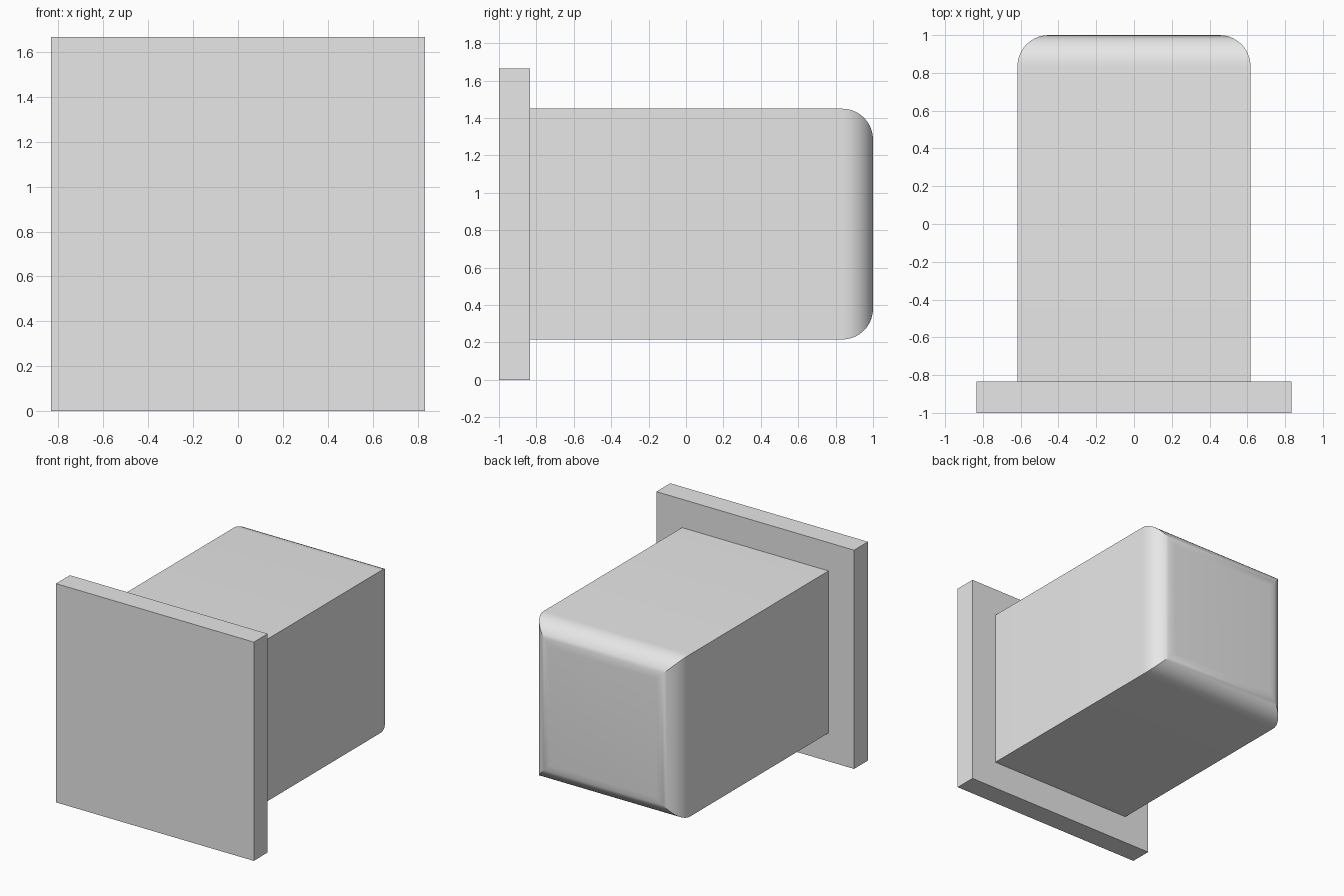
import bpy
import bmesh
import math
from mathutils import Matrix

cube = bpy.data.objects.get("Cube")
if cube:
    bpy.data.objects.remove(cube, do_unlink=True)

CENTRE_Z = 0.833

grey = bpy.data.materials.new("plain_grey")
grey.use_nodes = True
colour = (0.8, 0.8, 0.8, 1.0)
grey.diffuse_color = colour
grey.node_tree.nodes["Principled BSDF"].inputs["Base Color"].default_value = colour


def block(name, width, y_front, y_back, end_radius=0.0):
    """Square block along y, with optionally rounded edges round its back end."""
    bm = bmesh.new()
    place = Matrix.Translation((0, (y_front + y_back) / 2, CENTRE_Z))
    size = Matrix.Diagonal((width, y_back - y_front, width, 1))
    bmesh.ops.create_cube(bm, size=1, matrix=place @ size)
    if end_radius:
        rim = [e for e in bm.edges if all(v.co.y > y_back - 0.001 for v in e.verts)]
        bmesh.ops.bevel(bm, geom=rim, offset=end_radius, segments=10,
                        profile=0.5, affect='EDGES')
    mesh = bpy.data.meshes.new(name)
    bm.to_mesh(mesh)
    bm.free()
    mesh.materials.append(grey)
    obj = bpy.data.objects.new(name, mesh)
    bpy.context.collection.objects.link(obj)
    bpy.ops.object.select_all(action='DESELECT')
    obj.select_set(True)
    bpy.context.view_layer.objects.active = obj
    bpy.ops.object.shade_smooth_by_angle(angle=math.radians(30))


# Square flange at the front
block("front_plate", 1.666, -1.0, -0.833)

# Long square body with a rounded back end
block("square_body", 1.234, -0.833, 1.0, end_radius=0.165)
